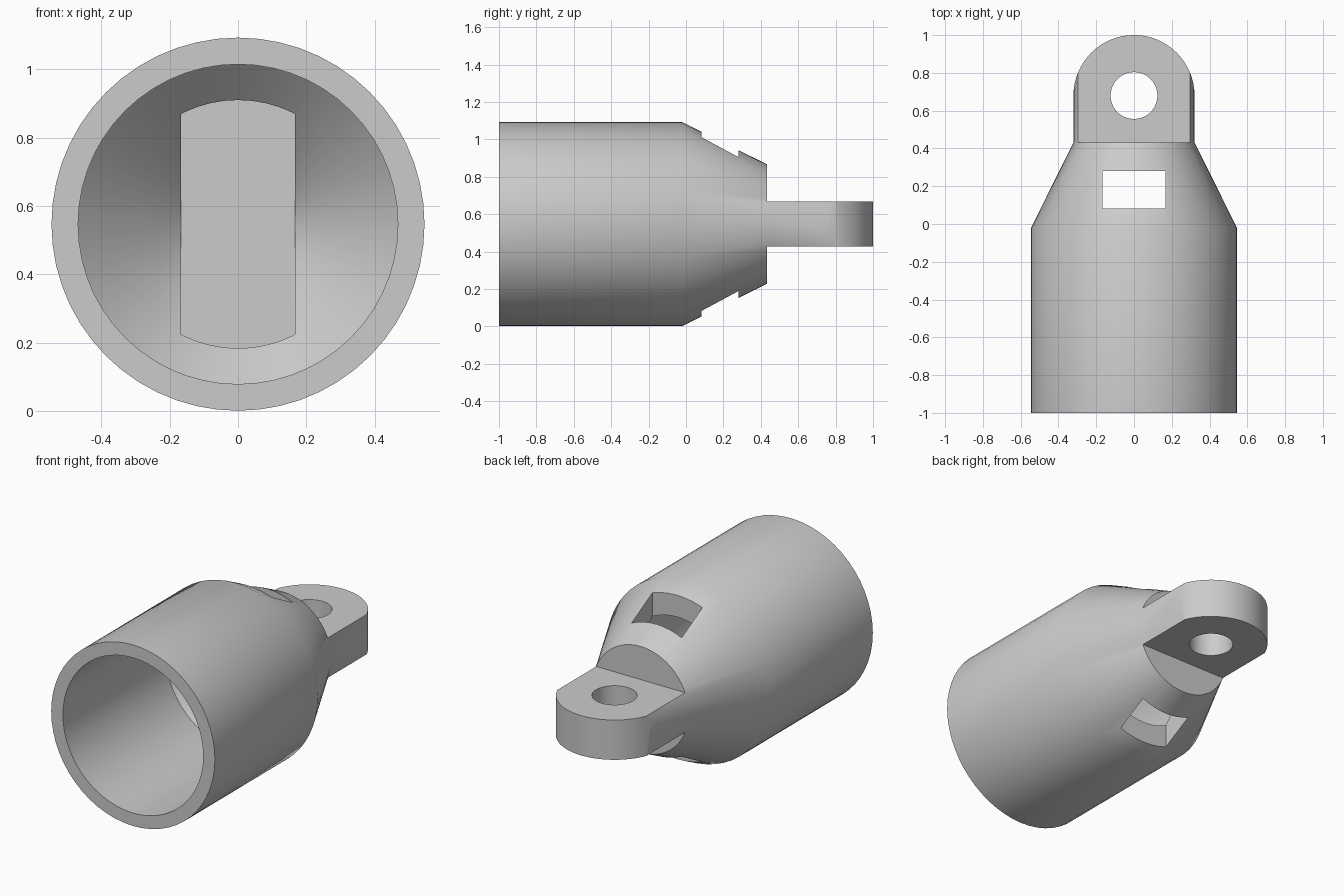
import bpy, bmesh, math
from mathutils import Matrix

old = bpy.data.objects.get("Cube")
if old:
    bpy.data.objects.remove(old, do_unlink=True)

AXIS_Z = 0.547      # height of the socket's centre line
LUG_Y = 0.68        # centre of the rounded lug and its hole
LUG_R = 0.32

grey = bpy.data.materials.new("plain_grey")
grey.use_nodes = True
colour = (0.6, 0.6, 0.6, 1)
grey.diffuse_color = colour
grey.node_tree.nodes["Principled BSDF"].inputs["Base Color"].default_value = colour


def make(name, bm):
    bmesh.ops.recalc_face_normals(bm, faces=bm.faces)
    mesh = bpy.data.meshes.new(name)
    bm.to_mesh(mesh)
    bm.free()
    mesh.materials.append(grey)
    ob = bpy.data.objects.new(name, mesh)
    bpy.context.collection.objects.link(ob)
    return ob


def lathe(name, profile, sides=56):
    """Closed solid of (radius, y) rings around the centre line."""
    bm = bmesh.new()
    rings = []
    for r, y in profile:
        angles = [math.tau * i / sides for i in range(sides)]
        rings.append([bm.verts.new((r * math.cos(a), y, AXIS_Z + r * math.sin(a)))
                      for a in angles])
    for a, b in zip(rings, rings[1:]):
        for i in range(sides):
            j = (i + 1) % sides
            bm.faces.new((a[i], a[j], b[j], b[i]))
    bm.faces.new(rings[0])
    bm.faces.new(rings[-1])
    return make(name, bm)


def box(name, x, y0, y1, z0, z1):
    bm = bmesh.new()
    place = Matrix.Translation((0, (y0 + y1) / 2, (z0 + z1) / 2))
    size = Matrix.Diagonal((2 * x, y1 - y0, z1 - z0, 1))
    bmesh.ops.create_cube(bm, size=1, matrix=place @ size)
    return make(name, bm)


def plan_solid(name, points):
    """Outline in x, y extruded through the full height."""
    bm = bmesh.new()
    face = bm.faces.new([bm.verts.new((x, y, -0.5)) for x, y in points])
    top = bmesh.ops.extrude_face_region(bm, geom=[face])["geom"]
    verts = [v for v in top if isinstance(v, bmesh.types.BMVert)]
    bmesh.ops.translate(bm, verts=verts, vec=(0, 0, 2))
    return make(name, bm)


def arc(r, start, end, steps):
    return [(r * math.cos(a), LUG_Y + r * math.sin(a)) for a in
            (math.radians(start + (end - start) * i / steps) for i in range(steps + 1))]


# Outer shell: tube, taper and round neck
socket = lathe("cable_socket", [(0.546, -1), (0.546, -0.022), (LUG_R, 0.432), (LUG_R, 1.1)])

# Bore with conical end, cross slot, lug flats and pin hole
cavity = lathe("bore_cutter", [(0.468, -1.1), (0.468, -0.022), (0.165, 0.279)])
slot = box("slot_cutter", 0.167, 0.082, 0.28, -0.3, 1.4)
upper = box("upper_flat_cutter", 0.7, 0.432, 1.3, AXIS_Z + 0.12, 1.5)
lower = box("lower_flat_cutter", 0.7, 0.432, 1.3, -0.4, AXIS_Z - 0.12)
hole = plan_solid("hole_cutter", arc(0.124, 0, 350, 35))
outline = plan_solid("outline_cutter", [(-0.8, 0.6), (-0.8, -1.3), (0.8, -1.3), (0.8, 0.6)]
                     + arc(LUG_R + 0.0005, 0, 180, 32))

cutters = [cavity, slot, upper, lower, hole, outline]
for cutter in cutters:
    mod = socket.modifiers.new(cutter.name, "BOOLEAN")
    mod.operation = "INTERSECT" if cutter is outline else "DIFFERENCE"
    mod.solver = "EXACT"
    mod.object = cutter
    cutter.hide_render = True

# Apply the cuts and drop the cutters
bpy.context.view_layer.update()
graph = bpy.context.evaluated_depsgraph_get()
result = bpy.data.meshes.new_from_object(socket.evaluated_get(graph))
socket.modifiers.clear()
socket.data = result
result.materials.clear()
result.materials.append(grey)
for poly in result.polygons:
    poly.material_index = 0
for cutter in cutters:
    bpy.data.objects.remove(cutter, do_unlink=True)

bpy.ops.object.select_all(action="DESELECT")
socket.select_set(True)
bpy.context.view_layer.objects.active = socket
bpy.ops.object.shade_smooth_by_angle(angle=math.radians(30))
